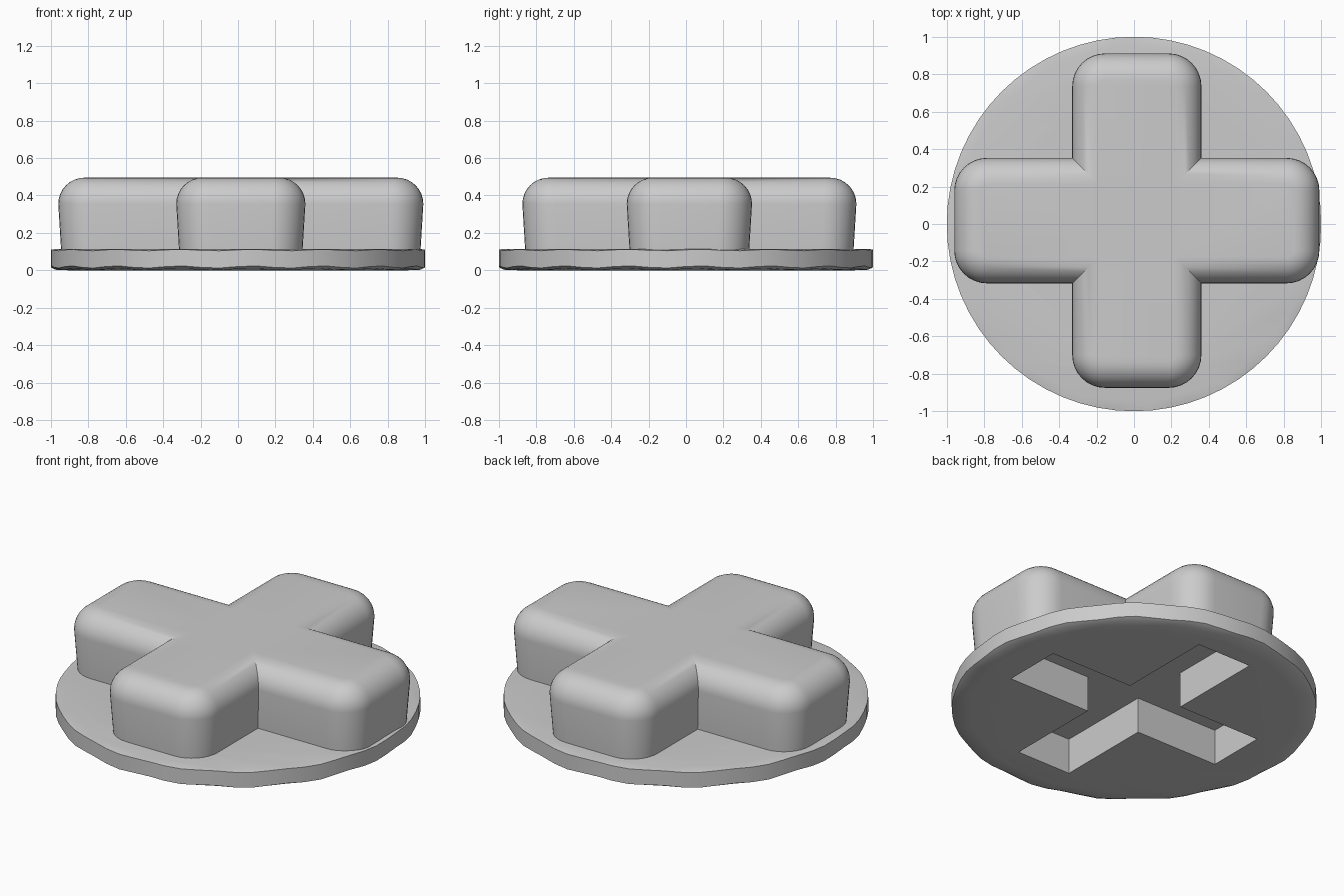
import bpy, bmesh, math

if "Cube" in bpy.data.objects:
    bpy.data.objects.remove(bpy.data.objects["Cube"])

grey = bpy.data.materials.new("plain grey")
grey.use_nodes = True
grey.diffuse_color = (0.6, 0.6, 0.6, 1)
grey.node_tree.nodes["Principled BSDF"].inputs["Base Color"].default_value = (0.6, 0.6, 0.6, 1)


def loft(name, rings):
    """Closed solid skinned through equal-length rings of points."""
    bm = bmesh.new()
    loops = [[bm.verts.new(p) for p in ring] for ring in rings]
    n = len(loops[0])
    for low, high in zip(loops, loops[1:]):
        for i in range(n):
            j = (i + 1) % n
            bm.faces.new((low[i], low[j], high[j], high[i]))
    bm.faces.new(loops[0][::-1])
    bm.faces.new(loops[-1])
    bmesh.ops.recalc_face_normals(bm, faces=bm.faces)
    mesh = bpy.data.meshes.new(name)
    bm.to_mesh(mesh)
    bm.free()
    mesh.materials.append(grey)
    obj = bpy.data.objects.new(name, mesh)
    bpy.context.collection.objects.link(obj)
    return obj


def rounded_rect(cx, cy, hx, hy, radius, z, steps=8):
    points = []
    for quarter, (sx, sy) in enumerate(((1, 1), (-1, 1), (-1, -1), (1, -1))):
        for k in range(steps + 1):
            a = (quarter + k / steps) * math.pi / 2
            points.append((cx + sx * (hx - radius) + radius * math.cos(a),
                           cy + sy * (hy - radius) + radius * math.sin(a), z))
    return points


def combine(target, other, operation):
    mod = target.modifiers.new(operation.lower(), "BOOLEAN")
    mod.operation, mod.solver, mod.object = operation, "EXACT", other
    bpy.context.view_layer.objects.active = target
    bpy.ops.object.modifier_apply(modifier=mod.name)


CX, CY = 0.015, 0.018     # the cross sits slightly off centre
TOP, FILLET = 0.495, 0.14


def arm(name, hx, hy):
    # slightly flared walls, then a rounded top edge
    rings = [rounded_rect(CX, CY, hx - 0.018, hy - 0.018, 0.17, 0.06)]
    for k in range(9):
        a = k / 8 * math.pi / 2
        inset = FILLET * (1 - math.cos(a))
        z = TOP - FILLET * (1 - math.sin(a))
        rings.append(rounded_rect(CX, CY, hx - inset, hy - inset, 0.175 - inset, z))
    return loft(name, rings)


# Raised cross
cross = arm("cross_button", 0.975, 0.335)
long_arm = arm("cross_arm", 0.345, 0.893)
combine(cross, long_arm, "UNION")


# Base disc with a faintly uneven rim
def ring(radius, z, wave=0.0):
    count = 64
    return [(radius * math.cos(t), radius * math.sin(t), z + wave * math.sin(16 * t + 0.4))
            for t in (2 * math.pi * i / count for i in range(count))]


disc = loft("base_disc", [ring(0.9, 0), ring(0.975, 0.006, 0.004), ring(1.0, 0.018, 0.006),
                          ring(1.0, 0.108, 0.004), ring(0.96, 0.115)])

# Cross-shaped hollow open underneath
for hx, hy in ((0.73, 0.18), (0.18, 0.77)):
    cutter = loft("hollow_cutter", [[(CX + sx * hx, CY + sy * hy, z)
                                     for sx, sy in ((1, 1), (-1, 1), (-1, -1), (1, -1))]
                                    for z in (-0.1, 0.215)])
    cutter.hide_render = True
    for part in (cross, disc):
        combine(part, cutter, "DIFFERENCE")
    bpy.data.objects.remove(cutter)
bpy.data.objects.remove(long_arm)

for part in (cross, disc):
    bpy.ops.object.select_all(action="DESELECT")
    part.select_set(True)
    bpy.context.view_layer.objects.active = part
    bpy.ops.object.shade_smooth_by_angle(angle=math.radians(30))
